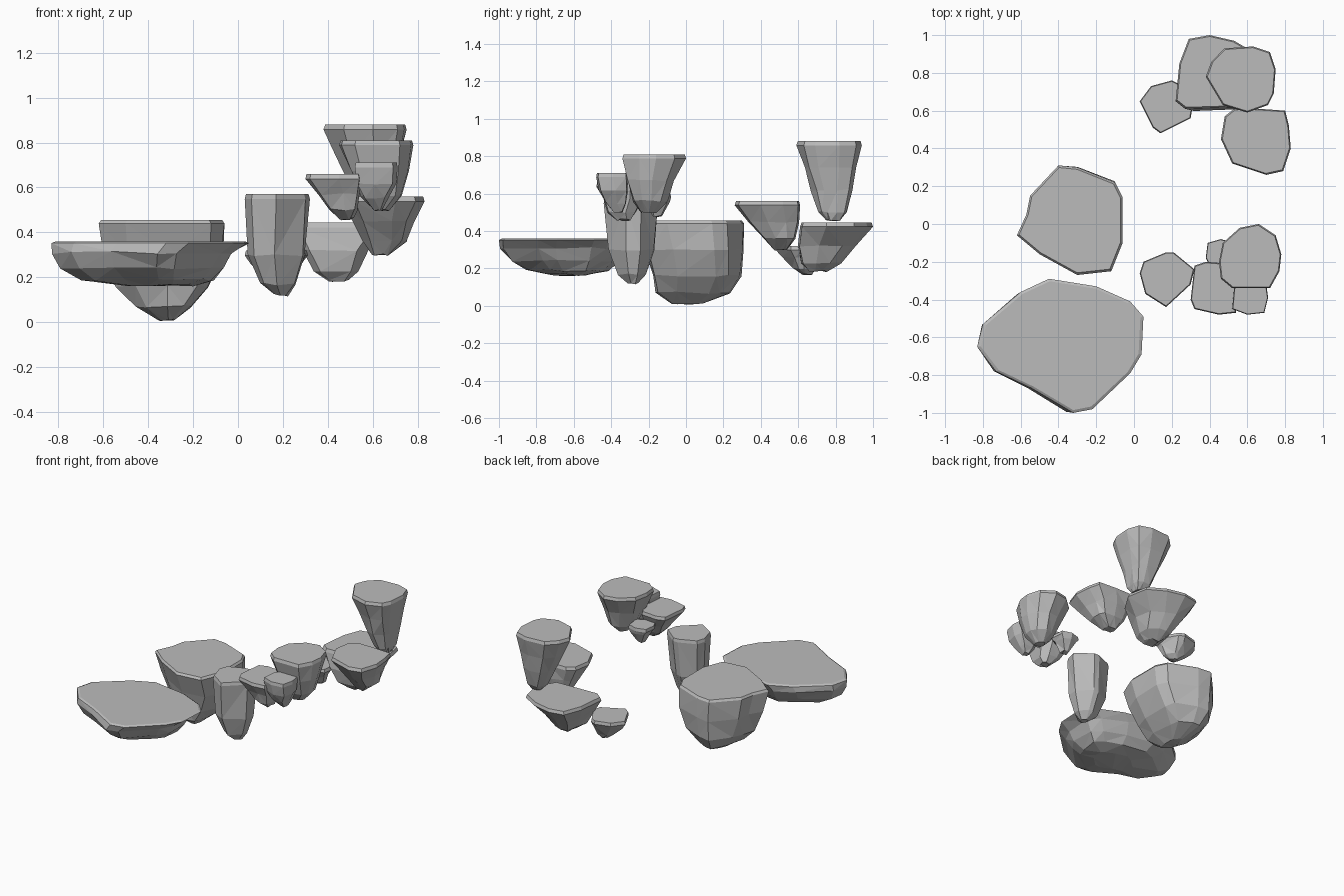
import bpy
import bmesh
import random

random.seed(4)
default_cube = bpy.data.objects.get("Cube")
if default_cube:
    bpy.data.objects.remove(default_cube, do_unlink=True)

# One plain stone colour for every rock
stone = bpy.data.materials.new("stone_grey")
stone.use_nodes = True
stone_colour = (.5, .5, .5, 1)
stone.diffuse_color = stone_colour
stone.node_tree.nodes["Principled BSDF"].inputs["Base Color"].default_value = stone_colour
stone.node_tree.nodes["Principled BSDF"].inputs["Roughness"].default_value = .9


def fit(outline, box):
    """Stretch an outline so that it fills box = (left, right, front, back)."""
    xs, ys = zip(*outline)
    left, right, front, back = box
    across = (right - left) / (max(xs) - min(xs))
    along = (back - front) / (max(ys) - min(ys))
    return [(left + (x - min(xs)) * across, front + (y - min(ys)) * along)
            for x, y in outline]


def shrink(outline, factor):
    """Scale an outline about its own middle."""
    middle_x = sum(x for x, y in outline) / len(outline)
    middle_y = sum(y for x, y in outline) / len(outline)
    return [(middle_x + (x - middle_x) * factor, middle_y + (y - middle_y) * factor)
            for x, y in outline]


def floating_rock(name, outline, top, levels, rim=.022, jitter=.006):
    """Flat-topped rock: chamfered rim, then a chipped body narrowing through the levels."""
    bm = bmesh.new()
    layers = [(top, shrink(outline, .96), 0), (top - rim, outline, 0)]
    for height, *box in levels:
        layers.append((height, fit(outline, box), jitter))

    def wobble(amount):
        return random.uniform(-amount, amount)

    rings = []
    for height, points, rough in layers:
        rings.append([bm.verts.new((x + wobble(rough), y + wobble(rough), height + wobble(rough)))
                      for x, y in points])
    count = len(outline)
    sides = []
    for upper, lower in zip(rings, rings[1:]):
        for i in range(count):
            j = (i + 1) % count
            sides.append(bm.faces.new((upper[i], upper[j], lower[j], lower[i])))
    bm.faces.new(rings[0])
    sides.append(bm.faces.new(rings[-1]))
    bmesh.ops.triangulate(bm, faces=sides[count:])
    bmesh.ops.recalc_face_normals(bm, faces=bm.faces)

    mesh = bpy.data.meshes.new(name)
    bm.to_mesh(mesh)
    bm.free()
    mesh.materials.append(stone)
    rock = bpy.data.objects.new(name, mesh)
    bpy.context.collection.objects.link(rock)
    return rock


# Broad slab at the front and the deep keel-shaped block behind it
floating_rock(
    "front_slab",
    [(-.83, -.65), (-.8, -.53), (-.6, -.36), (-.45, -.29), (-.2, -.33), (-.02, -.41), (.05, -.49),
     (.04, -.69), (-.02, -.79), (-.22, -.98), (-.32, -1), (-.54, -.87), (-.73, -.78)],
    .36,
    [(.31, -.83, -.02, -.99, -.31), (.24, -.79, -.06, -.94, -.36),
     (.19, -.7, -.11, -.85, -.42), (.165, -.5, -.2, -.74, -.52)],
    rim=.008)
floating_rock(
    "keel_block",
    [(-.62, -.06), (-.57, .05), (-.55, .15), (-.4, .31), (-.3, .3), (-.1, .22), (-.06, .14),
     (-.06, -.1), (-.12, -.25), (-.3, -.27), (-.5, -.16)],
    .455,
    [(.3, -.6, -.07, -.22, .31), (.16, -.55, -.13, -.18, .3),
     (.07, -.46, -.21, -.16, .24), (.008, -.36, -.28, -.08, .09)],
    rim=.015)

# Tall pillar in the middle
floating_rock(
    "middle_pillar",
    [(.03, -.26), (.05, -.2), (.17, -.15), (.21, -.15), (.32, -.24), (.3, -.32), (.17, -.44), (.06, -.37)],
    .57,
    [(.3, .04, .3, -.42, -.17), (.17, .1, .26, -.36, -.22), (.12, .16, .22, -.31, -.26)])

# Cluster of stepping rocks at the front on the left
floating_rock(
    "step_low",
    [(.3, -.4), (.32, -.22), (.38, -.2), (.5, -.21), (.55, -.3), (.54, -.47), (.45, -.48), (.32, -.45)],
    .66,
    [(.57, .36, .54, -.44, -.23), (.5, .4, .53, -.42, -.27), (.46, .46, .51, -.36, -.3)])
floating_rock(
    "step_small",
    [(.52, -.45), (.53, -.34), (.57, -.31), (.7, -.32), (.71, -.39), (.69, -.47), (.6, -.48)],
    .71,
    [(.62, .53, .7, -.46, -.31), (.55, .56, .67, -.43, -.32), (.5, .6, .64, -.38, -.34)])
floating_rock(
    "step_hidden",
    [(.38, -.18), (.39, -.1), (.46, -.08), (.53, -.1), (.54, -.2), (.47, -.24), (.4, -.22)],
    .6,
    [(.55, .4, .52, -.22, -.09), (.48, .44, .49, -.18, -.13)])
floating_rock(
    "step_high",
    [(.45, -.2), (.47, -.1), (.56, -.02), (.66, 0), (.75, -.06), (.78, -.16), (.77, -.25),
     (.72, -.34), (.52, -.34), (.46, -.29)],
    .81,
    [(.67, .5, .76, -.31, -.06), (.56, .55, .73, -.28, -.1), (.5, .6, .67, -.24, -.16)])

# Group of rocks at the back
floating_rock(
    "back_side_rock",
    [(.46, .45), (.48, .57), (.53, .61), (.66, .61), (.8, .6), (.82, .52), (.83, .4),
     (.79, .28), (.7, .26), (.52, .32)],
    .56,
    [(.45, .51, .78, .33, .6), (.36, .55, .75, .41, .58), (.3, .6, .67, .47, .54)])
floating_rock(
    "back_low_rock",
    [(.22, .65), (.24, .85), (.29, .98), (.4, 1), (.53, .97), (.65, .9), (.68, .75), (.6, .62), (.27, .61)],
    .445,
    [(.32, .28, .58, .6, .91), (.23, .34, .54, .62, .83), (.185, .4, .49, .66, .75)])
floating_rock(
    "back_small_rock",
    [(.03, .65), (.09, .73), (.2, .76), (.24, .74), (.31, .62), (.3, .56), (.14, .48), (.1, .51)],
    .32,
    [(.26, .06, .29, .51, .74), (.2, .12, .26, .57, .7), (.17, .17, .22, .62, .67)])
floating_rock(
    "back_tall_rock",
    [(.38, .78), (.41, .86), (.48, .93), (.63, .94), (.72, .91), (.75, .82), (.74, .69),
     (.71, .63), (.6, .59), (.47, .63)],
    .88,
    [(.74, .43, .72, .63, .91), (.62, .49, .7, .67, .89),
     (.5, .55, .68, .71, .86), (.455, .6, .66, .75, .82)])
